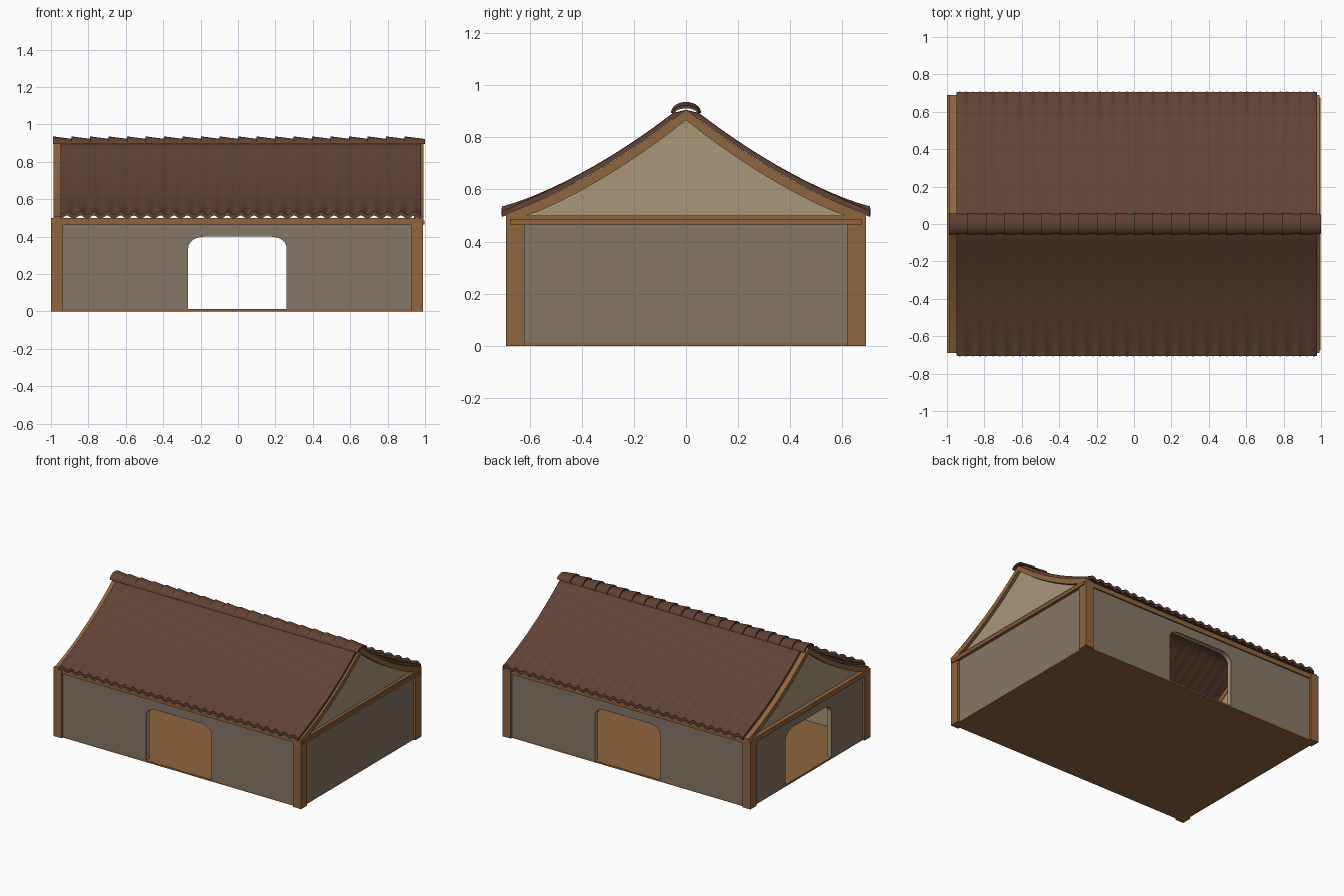
import bpy, bmesh, math

if "Cube" in bpy.data.objects:
    bpy.data.objects.remove(bpy.data.objects["Cube"])


def material(name, rgb):
    m = bpy.data.materials.new(name)
    lin = [(c / 255 / 12.92) if c < 11 else ((c / 255 + 0.055) / 1.055) ** 2.4 for c in rgb]
    m.diffuse_color = (*lin, 1)
    m.use_nodes = True
    m.node_tree.nodes["Principled BSDF"].inputs["Base Color"].default_value = m.diffuse_color
    return m


WOOD = material("timber", (143, 101, 61))
WALL = material("grey_render", (132, 119, 104))
PLASTER = material("cream_plaster", (167, 151, 121))
TILE = material("roof_tile", (98, 66, 53))


def finish(name, bm, mat, smooth=False):
    bmesh.ops.recalc_face_normals(bm, faces=bm.faces)
    me = bpy.data.meshes.new(name)
    bm.to_mesh(me)
    bm.free()
    ob = bpy.data.objects.new(name, me)
    bpy.context.collection.objects.link(ob)
    me.materials.append(mat)
    if smooth:
        bpy.ops.object.select_all(action='DESELECT')
        ob.select_set(True)
        bpy.context.view_layer.objects.active = ob
        bpy.ops.object.shade_smooth_by_angle(angle=math.radians(40))
    return ob


def prism(name, pts, axis, a, b, mat):
    """Outline (horizontal, z) extruded along axis x or y from a to b."""
    bm = bmesh.new()
    place = (lambda p, d: (d, p[0], p[1])) if axis == 'x' else (lambda p, d: (p[0], d, p[1]))
    va = [bm.verts.new(place(p, a)) for p in pts]
    vb = [bm.verts.new(place(p, b)) for p in pts]
    bm.faces.new(va)
    bm.faces.new(vb[::-1])
    n = len(pts)
    for i in range(n):
        j = (i + 1) % n
        bm.faces.new((va[i], vb[i], vb[j], va[j]))
    return finish(name, bm, mat)


def box(name, x0, x1, y0, y1, z0, z1, mat):
    return prism(name, [(x0, z0), (x1, z0), (x1, z1), (x0, z1)], 'y', y0, y1, mat)


def wall_outline(lo, hi, door, c=0.0):
    """Wall rectangle, with a round-cornered doorway if wanted."""
    pts = [(lo, 0.01)]
    if door:
        d, rx, rz, top = 0.263, 0.085, 0.06, 0.4
        arch = [(d - rx + rx * math.cos(t), top - rz + rz * math.sin(t))
                for t in [math.pi / 2 * i / 6 for i in range(7)]]
        pts += [(c - d, 0.01)] + [(c - x, z) for x, z in arch]
        pts += [(c + x, z) for x, z in arch[::-1]] + [(c + d, 0.01)]
    return pts + [(hi, 0.01), (hi, 0.47), (lo, 0.47)]


def roof_z(y):
    """Sagging roof line, top of the tiles."""
    y = abs(y)
    return 0.932 - 0.80 * y + 0.32 * y * y


# Floor slab
box("floor", -0.985, 0.975, -0.675, 0.675, 0, 0.012, WOOD)

# Corner posts
for sx, x0 in (("left", -1.0), ("right", 0.925)):
    for sy, y0 in (("front", -0.69), ("back", 0.62)):
        box(f"{sx}_{sy}_post", x0, x0 + 0.065, y0, y0 + 0.07, 0, 0.5, WOOD)

# Walls: grey outer skin and cream inner lining
for name, s in (("front", -1), ("back", 1)):
    o = wall_outline(-0.94, 0.93, True, -0.003)
    prism(name + "_wall", o, 'y', s * 0.665, s * 0.675, WALL)
    prism(name + "_lining", o, 'y', s * 0.638, s * 0.665, PLASTER)
    box(name + "_beam", -0.94, 0.93, s * 0.635, s * 0.685, 0.465, 0.5, WOOD)
for name, xo, s, door in (("left", -0.985, 1, True), ("right", 0.975, -1, False)):
    o = wall_outline(-0.625, 0.625, door)
    prism(name + "_wall", o, 'x', xo, xo + s * 0.01, WALL)
    prism(name + "_lining", o, 'x', xo + s * 0.01, xo + s * 0.037, PLASTER)
# Tie beams under the gables
box("right_tie_beam", 0.93, 0.992, -0.685, 0.685, 0.485, 0.5, WOOD)
box("right_lower_tie", 0.94, 0.998, -0.675, 0.675, 0.465, 0.486, WOOD)
box("left_tie_beam", -1.0, -0.94, -0.685, 0.685, 0.485, 0.5, WOOD)
box("left_lower_tie", -1.0, -0.95, -0.675, 0.675, 0.465, 0.486, WOOD)

# Gable panels and curved rafters
N = 10
ys = [0.69 * i / N for i in range(-N, N + 1)]
inner = [0.635 * i / N for i in range(-N, N + 1)]
for name, g0, g1, r0, r1 in (("left", -0.97, -0.945, -0.987, -0.94),
                             ("right", 0.94, 0.97, 0.95, 0.992)):
    panel = [(y, max(0.495, roof_z(y) - 0.05)) for y in inner]
    prism(name + "_gable", panel + [(0.635, 0.49), (-0.635, 0.49)], 'x', g0, g1, PLASTER)
    for side, s in (("front", -1), ("back", 1)):
        yy = [0.69 * i / N for i in range(N + 1)]
        up = [(s * y, roof_z(y) - 0.025) for y in yy]
        low = [(s * y, max(0.497, roof_z(y) - 0.066)) for y in yy]
        prism(f"{name}_{side}_rafter", up + low[::-1], 'x', r0, r1, WOOD)

# Tiled roof: sagging sheet with scalloped eaves
X0, X1, WAVES, SUB, EAVE, M = -0.95, 0.978, 27, 8, 0.708, 14
bm = bmesh.new()
rows = []
for i in range(WAVES * SUB + 1):
    x = X0 + (X1 - X0) * i / (WAVES * SUB)
    w = math.cos(2 * math.pi * (i / SUB - 0.5))
    row = []
    for j in range(-M, M + 1):
        t = j / M
        y = EAVE * t
        slope = -0.80 + 0.64 * abs(y)
        k = 1 / math.hypot(1, slope)
        d = (0.0012 + 0.0085 * t ** 8) * w
        row.append(bm.verts.new((x, y - math.copysign(slope * k * d, t) * (-1 if t < 0 else 1)
                                 * (1 if t > 0 else -1) if t else 0,
                                 min(0.905, roof_z(y)) + k * d)))
    rows.append(row)
for a, b in zip(rows, rows[1:]):
    for j in range(2 * M):
        bm.faces.new((a[j], b[j], b[j + 1], a[j + 1]))
bmesh.ops.recalc_face_normals(bm, faces=bm.faces)
if sum(f.normal.z for f in bm.faces) < 0:
    bmesh.ops.reverse_faces(bm, faces=bm.faces)
# thicken the sheet downwards
copy = bmesh.ops.duplicate(bm, geom=bm.verts[:] + bm.edges[:] + bm.faces[:])["geom"]
cverts = [v for v in copy if isinstance(v, bmesh.types.BMVert)]
cfaces = [f for f in copy if isinstance(f, bmesh.types.BMFace)]
bmesh.ops.translate(bm, vec=(0, 0, -0.022), verts=cverts)
bmesh.ops.reverse_faces(bm, faces=cfaces)
bmesh.ops.bridge_loops(bm, edges=[e for e in bm.edges if e.is_boundary])
finish("tiled_roof", bm, TILE, True)

# Ridge caps: overlapping tapered half-round tiles
bm = bmesh.new()
COUNT, SEG = 20, 10
step = 1.98 / COUNT
for c in range(COUNT):
    x = -0.99 + c * step
    rings = []
    for px, ry, rz in ((x, 0.058, 0.042), (x + step + 0.01, 0.052, 0.028)):
        for q in (0, 0.011):
            rings.append([bm.verts.new((px, (ry - q) * math.cos(math.pi * i / SEG),
                                        0.894 + (rz - q) * math.sin(math.pi * i / SEG)))
                          for i in range(SEG + 1)])
    o0, i0, o1, i1 = rings
    for a, b in ((o0, o1), (o1, i1), (i1, i0), (i0, o0)):
        for i in range(SEG):
            bm.faces.new((a[i], b[i], b[i + 1], a[i + 1]))
    for i in (0, SEG):
        bm.faces.new((o0[i], o1[i], i1[i], i0[i]))
finish("ridge_caps", bm, TILE, True)
